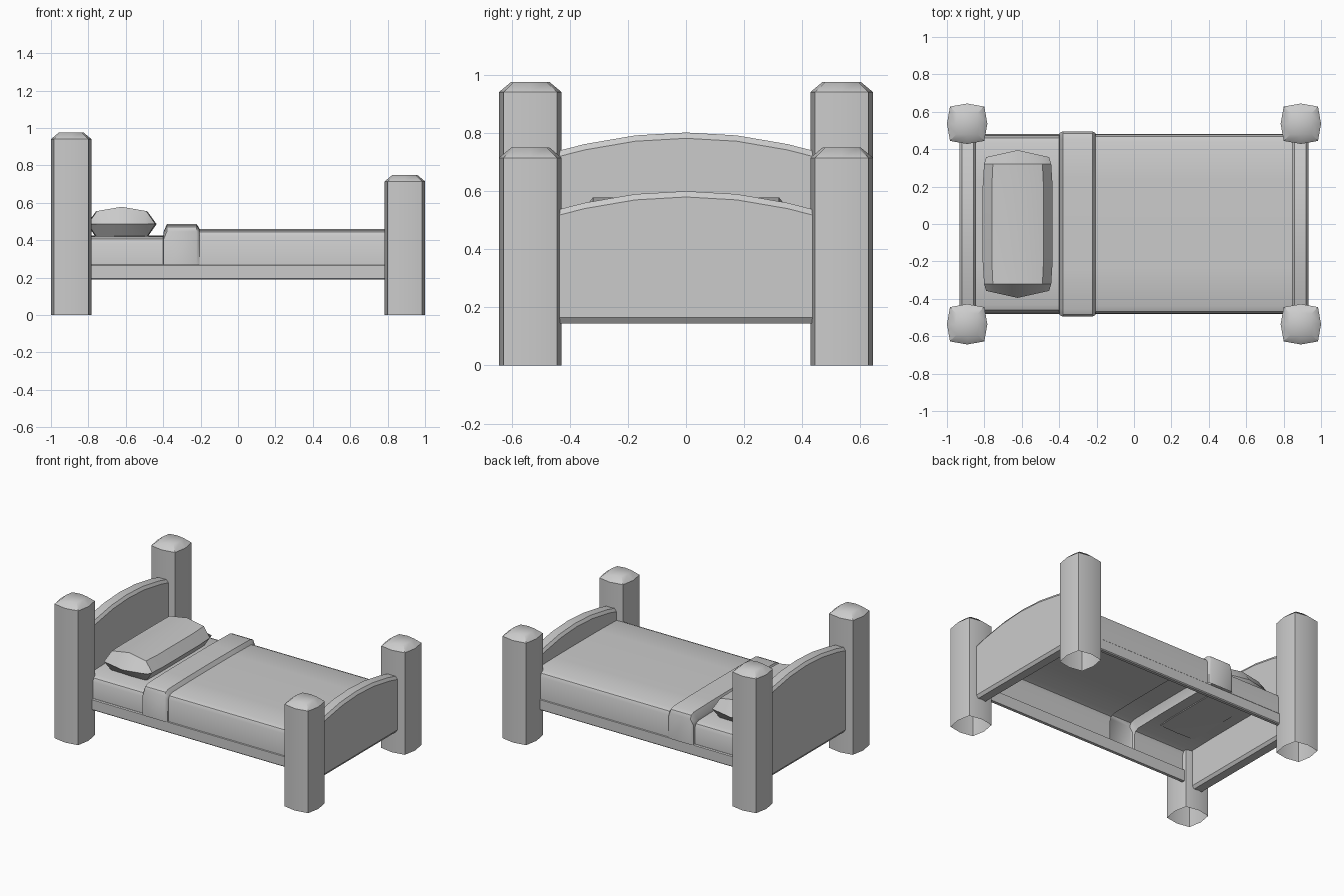
import bpy, bmesh

if "Cube" in bpy.data.objects:
    bpy.data.objects.remove(bpy.data.objects["Cube"])


def make(name, verts, faces, angle=0.6):
    mesh = bpy.data.meshes.new(name)
    mesh.from_pydata(verts, [], faces)
    bm = bmesh.new()
    bm.from_mesh(mesh)
    bmesh.ops.remove_doubles(bm, verts=bm.verts, dist=0.0005)
    bmesh.ops.recalc_face_normals(bm, faces=bm.faces)
    bm.to_mesh(mesh)
    bm.free()
    ob = bpy.data.objects.new(name, mesh)
    bpy.context.collection.objects.link(ob)
    bpy.ops.object.select_all(action='DESELECT')
    ob.select_set(True)
    bpy.context.view_layer.objects.active = ob
    bpy.ops.object.shade_smooth_by_angle(angle=angle)
    return ob


def loft(name, rings, closed=True, caps=(), angle=0.6):
    n = len(rings[0])
    verts = [p for r in rings for p in r]
    faces = []
    for k in range(len(rings) - 1):
        for i in range(n if closed else n - 1):
            j = (i + 1) % n
            faces.append((k * n + i, k * n + j, (k + 1) * n + j, (k + 1) * n + i))
    for k in caps:
        faces.append([k * n + i for i in range(n)])
    return make(name, verts, faces, angle)


# Posts: bulged square section, open below, chamfered cap
def post(name, cx, cy, h):
    a, d = 1.0, 0.85
    octagon = [(a, 0), (d, d), (0, a), (-d, d), (-a, 0), (-d, -d), (0, -a), (d, -d)]
    rings = [[(cx + r * u, cy + r * v, z) for u, v in octagon]
             for r, z in ((0.108, 0), (0.108, h - 0.035), (0.066, h))]
    loft(name, rings, caps=(2,), angle=0.75)


for side, sy in (("front", -1), ("back", 1)):
    post("head_post_" + side, -0.892, sy * 0.536, 0.976)
    post("foot_post_" + side, 0.892, sy * 0.536, 0.75)


# Arched boards with chamfered rims
def board(name, cx, top):
    ys = [-0.435, -0.35, -0.175, 0, 0.175, 0.35, 0.435]
    arc = [(y, 1 - (y / 0.435) ** 2) for y in ys]

    def ring(x, inset):
        upper = [(x, y, top - 0.062 + 0.062 * k - inset) for y, k in arc]
        lower = [(x, y, 0.145 + inset) for y, k in reversed(arc)]
        return upper + lower

    rings = [ring(cx + dx, i) for dx, i in
             ((-0.044, 0.02), (-0.03, 0), (0.03, 0), (0.044, 0.02))]
    loft(name, rings, caps=(0, 3), angle=0.5)


board("headboard", -0.889, 0.802)
board("footboard", 0.889, 0.60)

# Side rails
for side, s in (("front", -1), ("back", 1)):
    section = [(0.455, 0.19), (0.476, 0.19), (0.482, 0.196),
               (0.482, 0.264), (0.476, 0.27), (0.455, 0.27)]
    loft("side_rail_" + side, [[(x, s * y, z) for y, z in section] for x in (-0.842, 0.86)],
         caps=(0, 1))


# Bedding: one open shell stepping from sheet to folded cuff to blanket
def cover(x, h, top):
    half = [(h, 0.268), (h, top - 0.04), (h - 0.011, top - 0.017),
            (h - 0.04, top - 0.005), (h * 0.5, top - 0.001)]
    return ([(x, -y, z) for y, z in half] + [(x, 0, top)]
            + [(x, y, z) for y, z in reversed(half)])


loft("bedding", [cover(*r) for r in (
    (-0.845, 0.472, 0.425), (-0.40, 0.472, 0.425), (-0.398, 0.487, 0.445),
    (-0.38, 0.495, 0.487), (-0.222, 0.495, 0.487), (-0.207, 0.487, 0.464),
    (-0.205, 0.478, 0.461), (0.846, 0.478, 0.461))], closed=False)

# Pillow: faceted cushion sections along y, closing to pointed end edges
section = [(0.187, 0), (0.138, 0.07), (0, 0.093), (-0.138, 0.07),
           (-0.187, 0), (-0.14, -0.068), (0, -0.072), (0.14, -0.068)]
rings = []
for y, sx, sz in ((-0.37, 0.9, 0), (-0.32, 0.96, 1), (-0.2, 1, 0.97),
                  (0.2, 1, 0.97), (0.32, 0.96, 1), (0.37, 0.9, 0)):
    ring = []
    for dx, dz in section:
        yy = y if sz else (1 if y > 0 else -1) * (0.395 - 0.2 * abs(dx))
        ring.append((-0.622 + dx * sx, yy, 0.486 + dz * sz))
    rings.append(ring)
loft("pillow", rings, angle=0.6)
